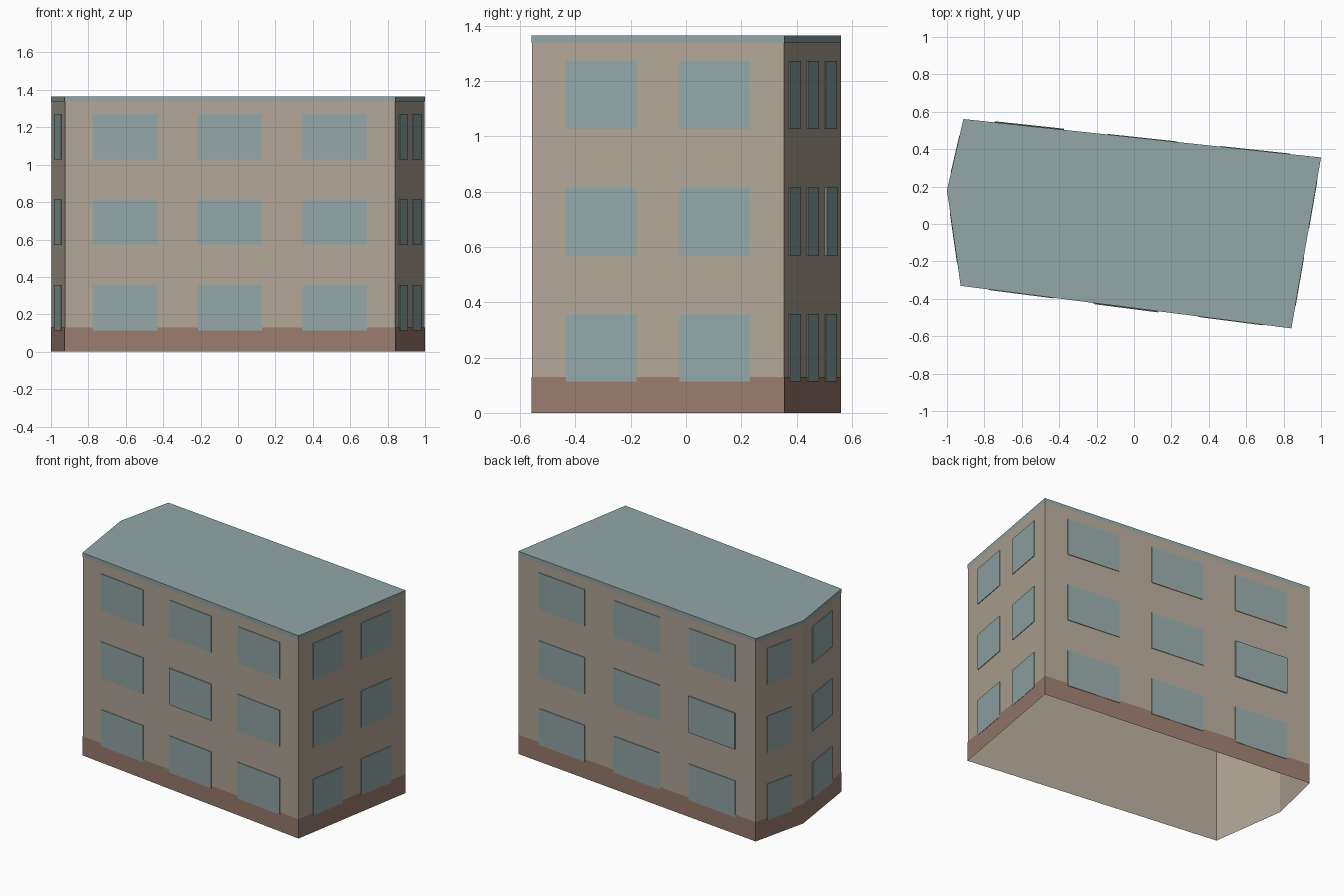
import bpy
import bmesh
from mathutils import Vector

if "Cube" in bpy.data.objects:
    bpy.data.objects.remove(bpy.data.objects["Cube"], do_unlink=True)


def srgb(*rgb):
    return [((c / 255 + 0.055) / 1.055) ** 2.4 for c in rgb] + [1.0]


def material(name, colour):
    mat = bpy.data.materials.new(name)
    mat.use_nodes = True
    mat.diffuse_color = colour
    bsdf = mat.node_tree.nodes["Principled BSDF"]
    bsdf.inputs["Base Color"].default_value = colour
    bsdf.inputs["Roughness"].default_value = 0.9
    return mat


BEIGE = material("beige plaster", srgb(178, 166, 151))
BROWN = material("brown plinth", srgb(154, 124, 110))
TEAL = material("grey teal", srgb(147, 167, 167))

# Footprint corners, counter-clockwise, with window columns of the wall
# that starts at each corner (centres and width as fractions of the wall)
CORNERS = [Vector(p) for p in
           [(-0.925, -0.33), (0.84, -0.557), (0.998, 0.355), (-0.91, 0.56), (-0.998, 0.18)]]
THREE = ([0.183, 0.5, 0.817], 0.195)
TWO = ([0.275, 0.725], 0.28)
ONE = ([0.5], 0.52)
COLUMNS = [THREE, TWO, THREE, ONE, ONE]
ROWS = [0.113, 0.57, 1.027]
WINDOW_HEIGHT = 0.245
HEIGHT = 1.365


def finish(name, bm, mat):
    mesh = bpy.data.meshes.new(name)
    bm.to_mesh(mesh)
    bm.free()
    mesh.materials.append(mat)
    obj = bpy.data.objects.new(name, mesh)
    bpy.context.collection.objects.link(obj)
    return obj


def ring(name, low, high, scale, mat, capped=False):
    """Open band around the footprint, optionally closed on top."""
    bm = bmesh.new()
    lower, upper = [[bm.verts.new((c.x * scale, c.y * scale, z)) for c in CORNERS]
                    for z in (low, high)]
    n = len(CORNERS)
    for i in range(n):
        j = (i + 1) % n
        bm.faces.new((lower[i], lower[j], upper[j], upper[i]))
    if capped:
        bm.faces.new(upper)
    return finish(name, bm, mat)


def window(name, start, end, centre, width, low, depth):
    """Thin pane laid on the wall running from start to end."""
    along = end - start
    out = Vector((along.y, -along.x)).normalized()
    bm = bmesh.new()
    loops = []
    for d in (0.0, depth):
        a = start + along * (centre - width / 2) + out * d
        b = start + along * (centre + width / 2) + out * d
        top = low + WINDOW_HEIGHT
        loops.append([bm.verts.new((p.x, p.y, z)) for p, z in
                      ((a, low), (b, low), (b, top), (a, top))])
    back, front = loops
    bm.faces.new(front)
    for i in range(4):
        j = (i + 1) % 4
        bm.faces.new((back[i], back[j], front[j], front[i]))
    return finish(name, bm, TEAL)


# Plaster shell, open underneath, with plinth and roof bands
ring("walls", 0, HEIGHT - 0.005, 1.0, BEIGE)
ring("plinth", 0, 0.13, 1.002, BROWN)
ring("roof", HEIGHT - 0.027, HEIGHT, 1.002, TEAL, capped=True)

# Windows on every wall; one on the front and one on the back stand proud
SIDES = ["front", "left", "back", "right_rear", "right_front"]
PROUD = {("front", 1, 1), ("back", 1, 2)}
for i, side in enumerate(SIDES):
    centres, width = COLUMNS[i]
    for r, low in enumerate(ROWS):
        for c, centre in enumerate(centres):
            depth = 0.007 if (side, r, c) in PROUD else 0.004
            window(f"{side}_window_{r + 1}_{c + 1}", CORNERS[i],
                   CORNERS[(i + 1) % len(CORNERS)], centre, width, low, depth)
